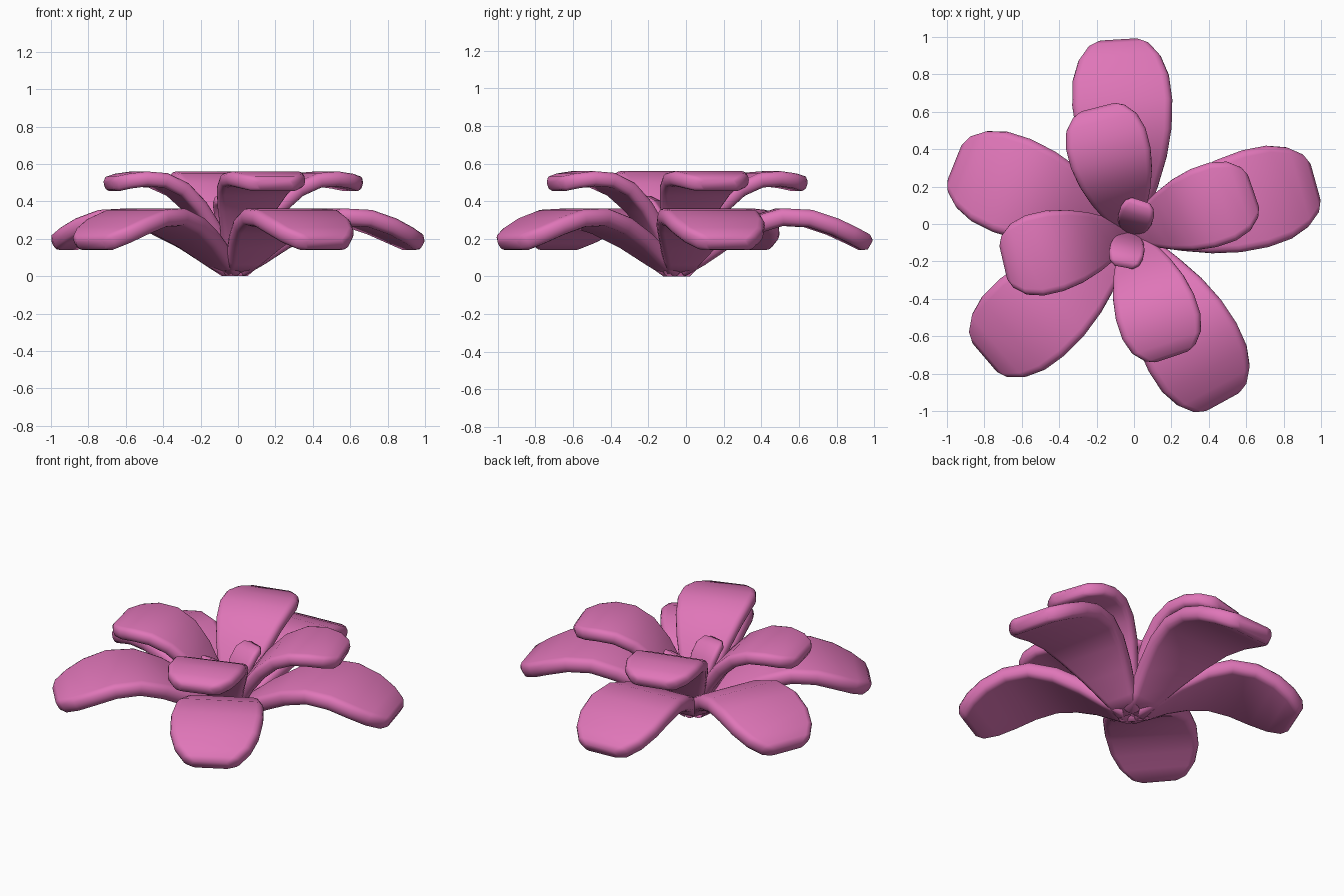
import bpy, bmesh, math
from mathutils import Vector

if "Cube" in bpy.data.objects:
    bpy.data.objects.remove(bpy.data.objects["Cube"])

pink = bpy.data.materials.new("petal pink")
pink.diffuse_color = (0.74, 0.18, 0.48, 1)
pink.use_nodes = True
pink.node_tree.nodes["Principled BSDF"].inputs["Base Color"].default_value = pink.diffuse_color

CX, CY = -0.02, -0.05      # where all petals meet

# petal centre lines: (distance out, height, half width)
OUTER = [(.015, .035, .08), (.12, .10, .11), (.25, .19, .165), (.40, .27, .22),
         (.55, .316, .255), (.70, .308, .268), (.83, .265, .258),
         (.93, .218, .222), (1.0, .182, .165), (1.025, .168, .115)]
INNER = [(.01, .03, .06), (.06, .13, .085), (.13, .25, .12), (.22, .37, .165),
         (.32, .463, .20), (.43, .512, .22), (.54, .52, .22), (.63, .508, .195),
         (.69, .493, .145), (.712, .487, .10)]
CENTRE = [(.01, .03, .04), (.025, .13, .06), (.05, .24, .082), (.08, .33, .093),
          (.12, .385, .093), (.16, .405, .08), (.185, .405, .05)]


def section(w, t):
    """Flat strip with rounded edges, half width w, half thickness t."""
    c = min(t * 0.85, w * 0.6)
    pts = []
    for sx, sy, start in ((1, 1, 0), (-1, 1, 90), (-1, -1, 180), (1, -1, 270)):
        for step in (0, 30, 60, 90):
            a = math.radians(start + step)
            pts.append((sx * (w - c) + c * math.cos(a),
                        sy * (t - c) + c * math.sin(a)))
    return pts


def petal(name, path, angle, half_thick, scale=1.0):
    """Loft the strip section along the centre line."""
    a = math.radians(angle)
    out = Vector((math.cos(a), math.sin(a), 0))
    side = Vector((-math.sin(a), math.cos(a), 0))
    bm = bmesh.new()
    rings = []
    n = len(path)
    for i, (r, z, w) in enumerate(path):
        p, q = path[max(i - 1, 0)], path[min(i + 1, n - 1)]
        dr, dz = q[0] - p[0], q[1] - p[1]
        l = math.hypot(dr, dz)
        normal = out * (-dz / l) + Vector((0, 0, dr / l))
        t = half_thick * (0.6 if i == n - 1 else 1)
        ring = []
        for x, h in section(w, t):
            co = Vector((CX, CY, z)) + out * (r * scale) + side * x + normal * h
            co.z = max(co.z, 0)
            ring.append(bm.verts.new(co))
        rings.append(ring)
    for r0, r1 in zip(rings, rings[1:]):
        for k in range(len(r0)):
            m = (k + 1) % len(r0)
            bm.faces.new((r0[k], r0[m], r1[m], r1[k]))
    bm.faces.new(rings[0])
    bm.faces.new(rings[-1])
    bmesh.ops.recalc_face_normals(bm, faces=bm.faces)
    for f in bm.faces:
        f.smooth = True
    me = bpy.data.meshes.new(name)
    bm.to_mesh(me)
    bm.free()
    me.materials.append(pink)
    ob = bpy.data.objects.new(name, me)
    bpy.context.collection.objects.link(ob)
    return ob


# wide drooping outer petals
for i, (ang, s) in enumerate(((15.5, .99), (93.5, 1), (158, .975),
                              (220.5, .985), (298.7, .99))):
    petal(f"outer_petal_{i + 1}", OUTER, ang, 0.047, s)

# raised inner petals
for i, ang in enumerate((19, 104.5, 193, 288.5)):
    petal(f"inner_petal_{i + 1}", INNER, ang, 0.04, 0.97)

# two small upright petals in the middle
for i, ang in enumerate((72, 259)):
    petal(f"centre_petal_{i + 1}", CENTRE, ang, 0.025)
